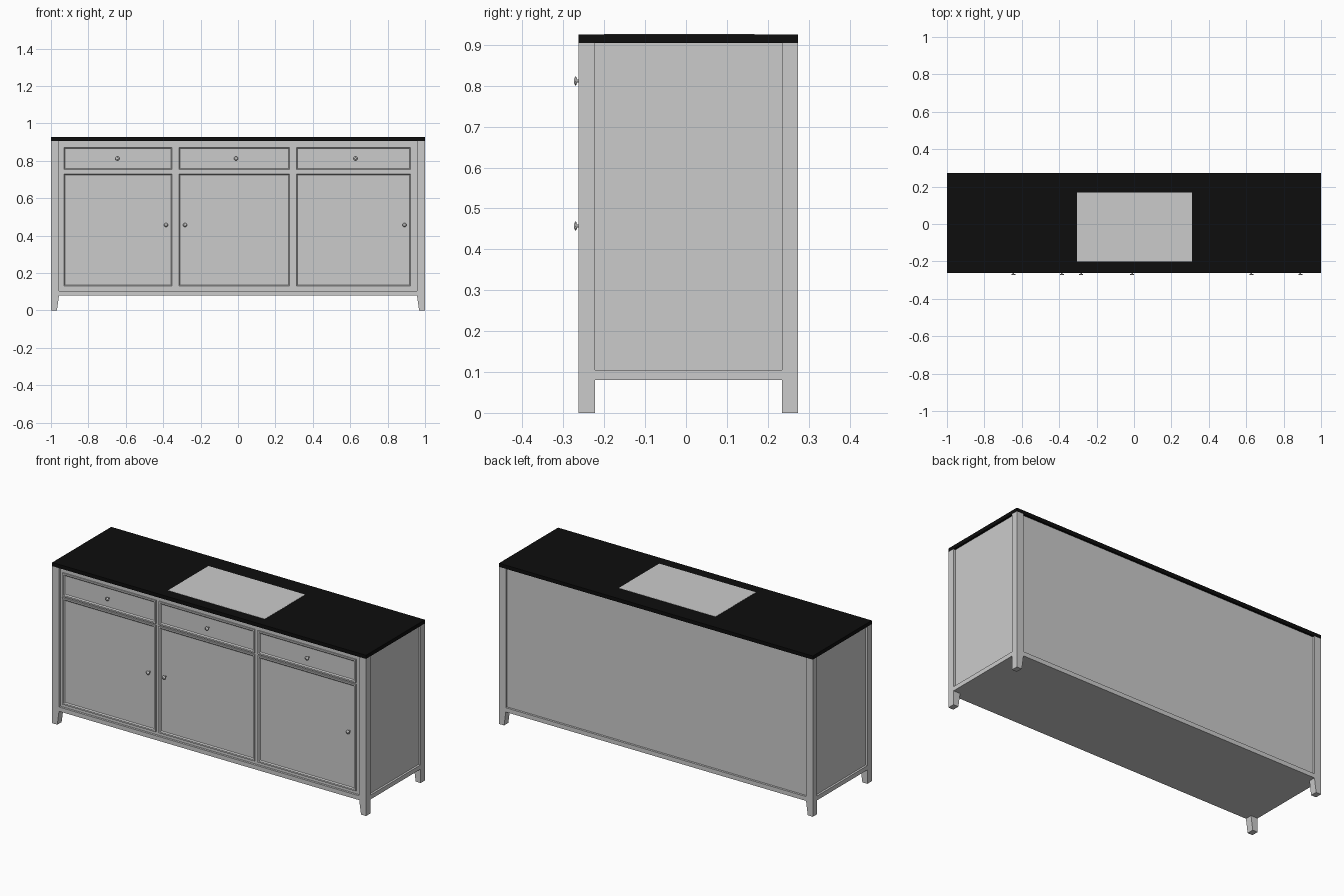
import bpy, bmesh, math

if "Cube" in bpy.data.objects:
    bpy.data.objects.remove(bpy.data.objects["Cube"])

Y0, Y1 = -0.263, 0.274      # front and back of the posts
BASE, TOP = 0.08, 0.905     # underside of the carcass and of the worktop
REC = 0.012                 # panel recess behind the posts


def finish(name, bm, mat=None):
    bmesh.ops.recalc_face_normals(bm, faces=bm.faces)
    me = bpy.data.meshes.new(name)
    bm.to_mesh(me)
    bm.free()
    ob = bpy.data.objects.new(name, me)
    bpy.context.collection.objects.link(ob)
    if mat:
        me.materials.append(mat)
    return ob


def cube_bm(x0, x1, y0, y1, z0, z1):
    bm = bmesh.new()
    bmesh.ops.create_cube(bm, size=1)
    for v in bm.verts:
        v.co = (x1 if v.co.x > 0 else x0, y1 if v.co.y > 0 else y0, z1 if v.co.z > 0 else z0)
    return bm


def box(name, *dims, mat=None):
    return finish(name, cube_bm(*dims), mat)


def post(name, side, y0, y1):
    # straight post whose foot tapers on the inner side
    prof = [(1, 0), (1, TOP), (0.957, TOP), (0.957, BASE), (0.968, 0)]
    bm = bmesh.new()
    f = bm.faces.new([bm.verts.new((side * x, y0, z)) for x, z in prof])
    ext = bmesh.ops.extrude_face_region(bm, geom=[f])
    moved = [v for v in ext["geom"] if isinstance(v, bmesh.types.BMVert)]
    bmesh.ops.translate(bm, verts=moved, vec=(0, y1 - y0, 0))
    return finish(name, bm)


def framed_front(name, x0, x1, z0, z1):
    # slightly proud frame with a sunken, bevelled panel
    bm = cube_bm(x0, x1, -0.258, -0.245, z0, z1)
    bm.normal_update()
    face = min(bm.faces, key=lambda f: f.calc_center_median().y)
    bmesh.ops.inset_region(bm, faces=[face], thickness=0.012)
    bmesh.ops.inset_region(bm, faces=[face], thickness=0.008)
    for v in face.verts:
        v.co.y += 0.006
    return finish(name, bm)


def knob(name, x, z):
    # small turned knob
    prof = [(0.004, -0.248), (0.004, -0.266), (0.011, -0.269), (0.011, -0.271), (0.005, -0.274)]
    bm = bmesh.new()
    n = 16
    rings = [[bm.verts.new((x + r * math.cos(2 * math.pi * i / n), y,
                            z + r * math.sin(2 * math.pi * i / n))) for i in range(n)]
             for r, y in prof]
    for a, b in zip(rings, rings[1:]):
        for i in range(n):
            j = (i + 1) % n
            bm.faces.new((a[i], a[j], b[j], b[i]))
    bm.faces.new(rings[0])
    bm.faces.new(rings[-1])
    ob = finish(name, bm)
    for p in ob.data.polygons:
        p.use_smooth = len(p.vertices) == 4
    return ob


black = bpy.data.materials.new("black_top")
black.diffuse_color = (0.004, 0.004, 0.004, 1)
black.use_nodes = True
black.node_tree.nodes["Principled BSDF"].inputs["Base Color"].default_value = black.diffuse_color

# Carcass with recessed side, back and front panels
box("carcass", -1 + REC, 1 - REC, Y0 + REC, Y1 - REC, BASE, TOP)

# Corner posts and bottom rails
for side, sn in ((-1, "left"), (1, "right")):
    post(f"front_{sn}_post", side, Y0, -0.223)
    post(f"back_{sn}_post", side, 0.235, Y1)
    xs = sorted((side, side * (1 - REC)))
    box(f"{sn}_rail", *xs, -0.223, 0.235, BASE, 0.105)
box("front_rail", -0.957, 0.957, Y0, Y0 + REC, BASE, 0.105)
box("back_rail", -0.957, 0.957, Y1 - REC, Y1, BASE, 0.105)

# Three columns: drawer above door
columns = [(-0.94, -0.345, -0.645, -0.385), (-0.325, 0.285, -0.01, -0.283), (0.305, 0.93, 0.628, 0.89)]
for i, (x0, x1, drawer_knob, door_knob) in enumerate(columns, 1):
    framed_front(f"drawer_{i}", x0, x1, 0.745, 0.88)
    framed_front(f"door_{i}", x0, x1, 0.122, 0.737)
    knob(f"drawer_knob_{i}", drawer_knob, 0.812)
    knob(f"door_knob_{i}", door_knob, 0.457)

# Worktop with flush inlaid plate
box("worktop", -1, 1, Y0, Y1, TOP, 0.926, mat=black)
box("inlay_plate", -0.306, 0.311, -0.2, 0.168, 0.92, 0.927)
